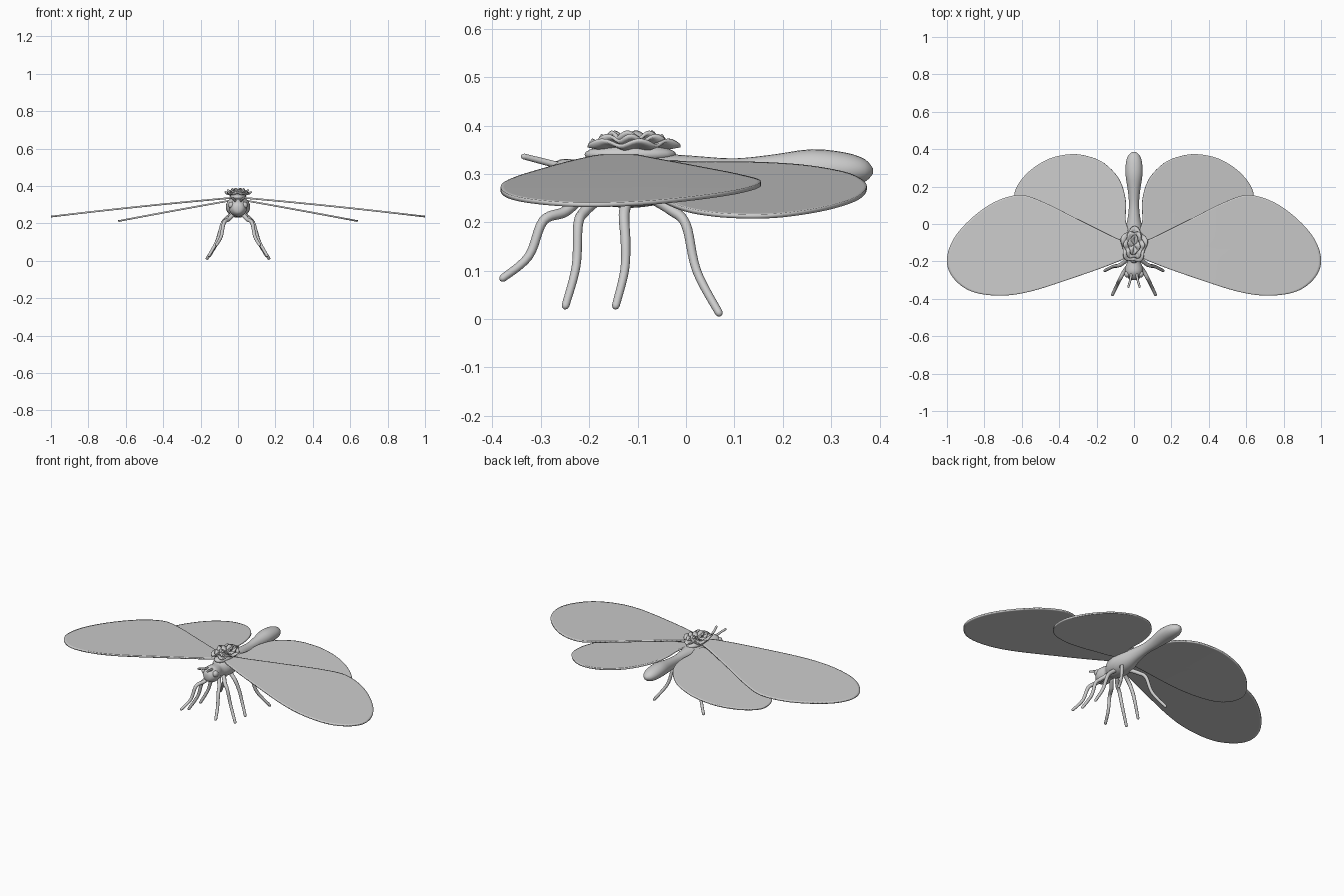
import bpy, bmesh, math
from mathutils import Vector

if "Cube" in bpy.data.objects:
    bpy.data.objects.remove(bpy.data.objects["Cube"])

# One plain grey for everything
GREY = (0.6, 0.6, 0.6, 1)
mat = bpy.data.materials.new("plain grey")
mat.use_nodes = True
mat.diffuse_color = GREY
mat.node_tree.nodes["Principled BSDF"].inputs["Base Color"].default_value = GREY


def finish(name, bm):
    bmesh.ops.remove_doubles(bm, verts=bm.verts, dist=1e-5)
    bmesh.ops.recalc_face_normals(bm, faces=bm.faces)
    for f in bm.faces:
        f.smooth = True
    me = bpy.data.meshes.new(name)
    bm.to_mesh(me)
    bm.free()
    me.materials.append(mat)
    ob = bpy.data.objects.new(name, me)
    bpy.context.collection.objects.link(ob)
    return ob


def spline(pts, steps, closed):
    """Catmull-Rom samples through the points."""
    pts = [Vector(p) for p in pts]
    n = len(pts)
    out = []
    for i in range(n if closed else n - 1):
        idx = [i - 1, i, i + 1, i + 2]
        a, b, c, d = [pts[k % n] if closed else pts[min(max(k, 0), n - 1)] for k in idx]
        for s in range(steps):
            t = s / steps
            out.append(0.5 * (2 * b + (c - a) * t + (2 * a - 5 * b + 4 * c - d) * t * t
                              + (3 * b - a - 3 * c + d) * t ** 3))
    if not closed:
        out.append(pts[-1])
    return out


def skin(bm, rings, close=True):
    """Join rings of vertices with quads."""
    rows = [[bm.verts.new(p) for p in r] for r in rings]
    n = len(rows[0])
    for a, b in zip(rows, rows[1:]):
        for i in range(n):
            j = (i + 1) % n
            bm.faces.new((a[i], a[j], b[j], b[i]))
    if close:
        bm.faces.new(rows[0])
        bm.faces.new(rows[-1])


def ellipsoid(name, loc, size):
    bm = bmesh.new()
    bmesh.ops.create_uvsphere(bm, u_segments=20, v_segments=12, radius=1)
    for v in bm.verts:
        v.co = Vector(loc) + Vector([a * b for a, b in zip(v.co, size)])
    return finish(name, bm)


def tube(name, path, r0, r1):
    """Round limb along a path with a domed tip."""
    pts = spline(path, 6, False)
    bm = bmesh.new()
    rings = []
    for i, p in enumerate(pts):
        d = (pts[min(i + 1, len(pts) - 1)] - pts[max(i - 1, 0)]).normalized()
        u = d.cross(Vector((1, 0, 0))).normalized()
        w = d.cross(u)
        r = r0 + (r1 - r0) * i / (len(pts) - 1)
        caps = [(0, 1)] if i < len(pts) - 1 else [(0, 1), (0.6, 0.8), (1, 0.3)]
        for push, k in caps:
            rings.append([p + d * r * push + (u * math.cos(a) + w * math.sin(a)) * r * k
                          for a in [math.tau * s / 10 for s in range(10)]])
    skin(bm, rings)
    return finish(name, bm)


def wing(name, outline, height, side):
    """Thin arched blade: concentric rings shrinking to the middle."""
    edge = spline(outline, 6, True)
    mid = sum(edge, Vector((0, 0))) / len(edge)
    bm = bmesh.new()
    rings = []
    for k in (1, 0.97, 0.8, 0.6, 0.4, 0.2, 0.02):
        ring = []
        for p in edge:
            q = mid + (p - mid) * k
            ring.append((q.x * side, q.y, height(q.x)))
        rings.append(ring)
    skin(bm, rings, False)
    bm.verts.ensure_lookup_table()
    bm.faces.new(bm.verts[-len(edge):])
    ob = finish(name, bm)
    mod = ob.modifiers.new("thickness", 'SOLIDIFY')
    mod.thickness = 0.009
    mod.offset = 0
    return ob


# Body: head, thorax and club-shaped abdomen as one loft (y, z, half width, half height)
profile = [(-0.30, 0.280, 0.008, 0.008), (-0.293, 0.280, 0.028, 0.028),
           (-0.26, 0.283, 0.048, 0.047), (-0.225, 0.285, 0.044, 0.044),
           (-0.20, 0.287, 0.038, 0.042), (-0.165, 0.288, 0.056, 0.054),
           (-0.11, 0.288, 0.065, 0.058), (-0.05, 0.29, 0.055, 0.052),
           (0.02, 0.297, 0.036, 0.040), (0.10, 0.300, 0.027, 0.032),
           (0.18, 0.304, 0.033, 0.036), (0.26, 0.311, 0.045, 0.040),
           (0.33, 0.309, 0.043, 0.035), (0.37, 0.307, 0.028, 0.023),
           (0.386, 0.306, 0.006, 0.006)]
bm = bmesh.new()
skin(bm, [[(w * math.cos(a), y, z + h * math.sin(a))
           for a in [math.tau * s / 24 for s in range(24)]]
          for y, z, w, h in spline(profile, 3, False)])
finish("body", bm)

# Ruffled crest on the back: a mound carrying stacked wavy petals
ellipsoid("crest_mound", (0, -0.115, 0.34), (0.045, 0.095, 0.022))


def ruffle(name, rx, ry, z, lift, waves, phase):
    bm = bmesh.new()
    rings = []
    for k in (0.05, 0.3, 0.55, 0.8, 1):
        ring = []
        for s in range(60):
            a = math.tau * s / 60
            r = k * (1 + 0.1 * k * math.sin(waves * a + phase))
            ring.append((rx * r * math.cos(a), -0.112 + ry * r * math.sin(a),
                         z + lift * k * k + 0.006 * k * math.sin((waves + 2) * a + phase)))
        rings.append(ring)
    skin(bm, rings, False)
    ob = finish(name, bm)
    mod = ob.modifiers.new("thickness", 'SOLIDIFY')
    mod.thickness = 0.007
    mod.offset = 0


ruffle("crest_lower_ruffle", 0.068, 0.092, 0.35, 0.014, 5, 0.4)
ruffle("crest_middle_ruffle", 0.052, 0.072, 0.36, 0.014, 6, 1.7)
ruffle("crest_upper_ruffle", 0.03, 0.05, 0.369, 0.012, 4, 2.6)

# Wing outlines in plan
fore = [(0.03, -0.17), (0.12, -0.215), (0.30, -0.28), (0.55, -0.36), (0.72, -0.383),
        (0.87, -0.36), (0.965, -0.29), (1.0, -0.2), (0.97, -0.09), (0.88, 0.02),
        (0.75, 0.115), (0.61, 0.155), (0.48, 0.115), (0.30, 0.025), (0.12, -0.065),
        (0.03, -0.11)]
hind = [(0.03, -0.09), (0.045, 0.02), (0.045, 0.13), (0.08, 0.24), (0.16, 0.325),
        (0.25, 0.363), (0.34, 0.373), (0.45, 0.35), (0.55, 0.29), (0.62, 0.21),
        (0.64, 0.14), (0.62, 0.06), (0.55, -0.01), (0.40, -0.065), (0.20, -0.09)]

# Four leg paths on one side, hip to foot
legs = {
    "front": [(0.02, -0.215, 0.255), (0.05, -0.25, 0.222), (0.075, -0.295, 0.203),
              (0.09, -0.325, 0.13), (0.115, -0.378, 0.085)],
    "second": [(0.03, -0.18, 0.25), (0.06, -0.21, 0.222), (0.085, -0.223, 0.195),
               (0.11, -0.227, 0.11), (0.155, -0.249, 0.028)],
    "third": [(0.03, -0.12, 0.25), (0.07, -0.128, 0.215), (0.095, -0.125, 0.16),
              (0.115, -0.127, 0.10), (0.15, -0.145, 0.028)],
    "rear": [(0.03, -0.07, 0.25), (0.06, -0.03, 0.225), (0.085, 0.0, 0.195),
             (0.11, 0.022, 0.10), (0.165, 0.068, 0.013)],
}

for label, side in (("left", 1), ("right", -1)):
    wing(label + "_forewing", fore, lambda x: 0.339 - 0.085 * x - 0.018 * x * x, side)
    wing(label + "_hindwing", hind, lambda x: 0.329 - 0.175 * x - 0.012 * x * x, side)
    for pair, path in legs.items():
        tube(f"{label}_{pair}_leg", [(x * side, y, z) for x, y, z in path], 0.012, 0.008)
    tube(label + "_antenna", [(0.014 * side, -0.265, 0.318), (0.02 * side, -0.30, 0.327),
                              (0.03 * side, -0.335, 0.336)], 0.007, 0.006)
    ellipsoid(label + "_eye", (0.036 * side, -0.268, 0.297), (0.016, 0.018, 0.018))
